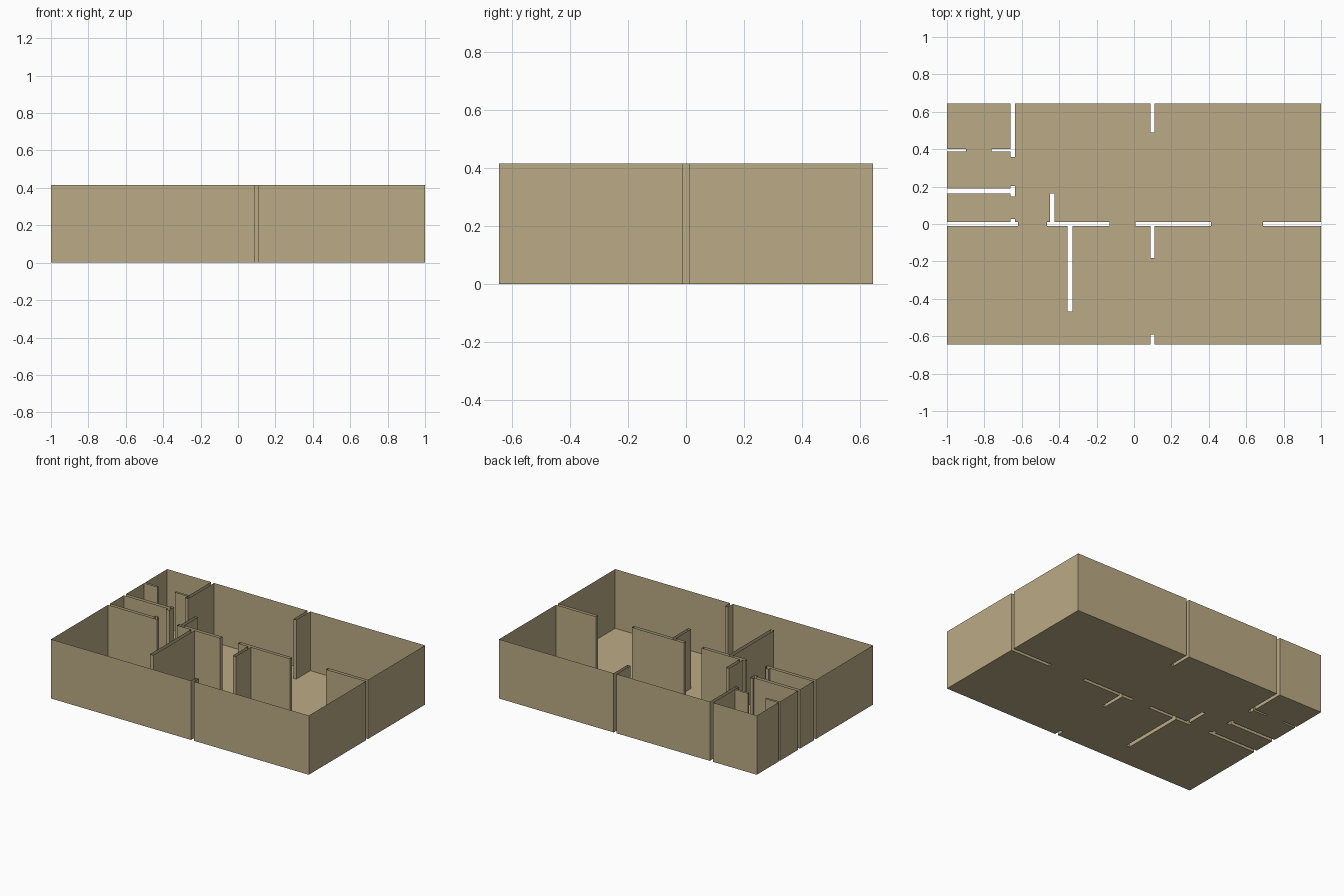
import bpy, bmesh

if "Cube" in bpy.data.objects:
    bpy.data.objects.remove(bpy.data.objects["Cube"])

W, D, H = 1.0, 0.644, 0.415   # half width, half depth, wall height
T = 0.012                     # half wall thickness

mat = bpy.data.materials.new("warm tan")
mat.diffuse_color = (0.50, 0.41, 0.24, 1)
mat.use_nodes = True
mat.node_tree.nodes["Principled BSDF"].inputs["Base Color"].default_value = mat.diffuse_color

# Hollow interior walls as plan rectangles: x0, x1, y0, y1
walls = [
    # central cross wall, split by doorways
    (-W, -0.62, -T, T), (-0.465, -0.13, -T, T), (0.008, 0.412, -T, T), (0.69, W, -T, T),
    # stubs joining the central wall
    (-0.66, -0.636, T, 0.028), (-0.449, -0.425, T, 0.164),
    (-0.356, -0.329, -0.469, -T), (0.087, 0.11, -0.182, -T),
    # stubs from the outer walls
    (0.087, 0.11, -D, -0.59), (0.087, 0.11, 0.489, D),
    # small rooms in the back left corner
    (-0.66, -0.636, 0.357, D), (-W, -0.898, 0.388, 0.402), (-0.762, -0.66, 0.388, 0.402),
    (-W, -0.66, 0.164, 0.189), (-0.66, -0.636, 0.147, 0.202),
]


def inside(x, y):
    return any(a < x < b and c < y < d for a, b, c, d in walls)


def add_object(name, bm):
    bmesh.ops.dissolve_limit(bm, angle_limit=0.01, verts=bm.verts[:], edges=bm.edges[:])
    me = bpy.data.meshes.new(name)
    bm.to_mesh(me)
    bm.free()
    me.materials.append(mat)
    bpy.context.collection.objects.link(bpy.data.objects.new(name, me))


def floor_plan():
    """Flat floor with the wall footprints left open."""
    xs = sorted({-W, W} | {v for r in walls for v in r[:2]})
    ys = sorted({-D, D} | {v for r in walls for v in r[2:]})
    bm = bmesh.new()
    grid = [[bm.verts.new((x, y, 0)) for y in ys] for x in xs]
    for i in range(len(xs) - 1):
        for j in range(len(ys) - 1):
            if not inside((xs[i] + xs[i + 1]) / 2, (ys[j] + ys[j + 1]) / 2):
                bm.faces.new((grid[i][j], grid[i + 1][j], grid[i + 1][j + 1], grid[i][j + 1]))
    bmesh.ops.delete(bm, geom=[v for v in bm.verts if not v.link_faces], context='VERTS')
    return bm


# Floor: cells triangulated evenly so the openings stay clean
add_object("floor", floor_plan())

# Wall sheets: every floor outline edge raised to wall height
bm = floor_plan()
rim = [e for e in bm.edges if e.is_boundary]
old = bm.faces[:]
res = bmesh.ops.extrude_edge_only(bm, edges=rim)
for v in res["geom"]:
    if isinstance(v, bmesh.types.BMVert):
        v.co.z = H
bmesh.ops.delete(bm, geom=old, context='FACES')
bmesh.ops.recalc_face_normals(bm, faces=bm.faces[:])
add_object("walls", bm)
